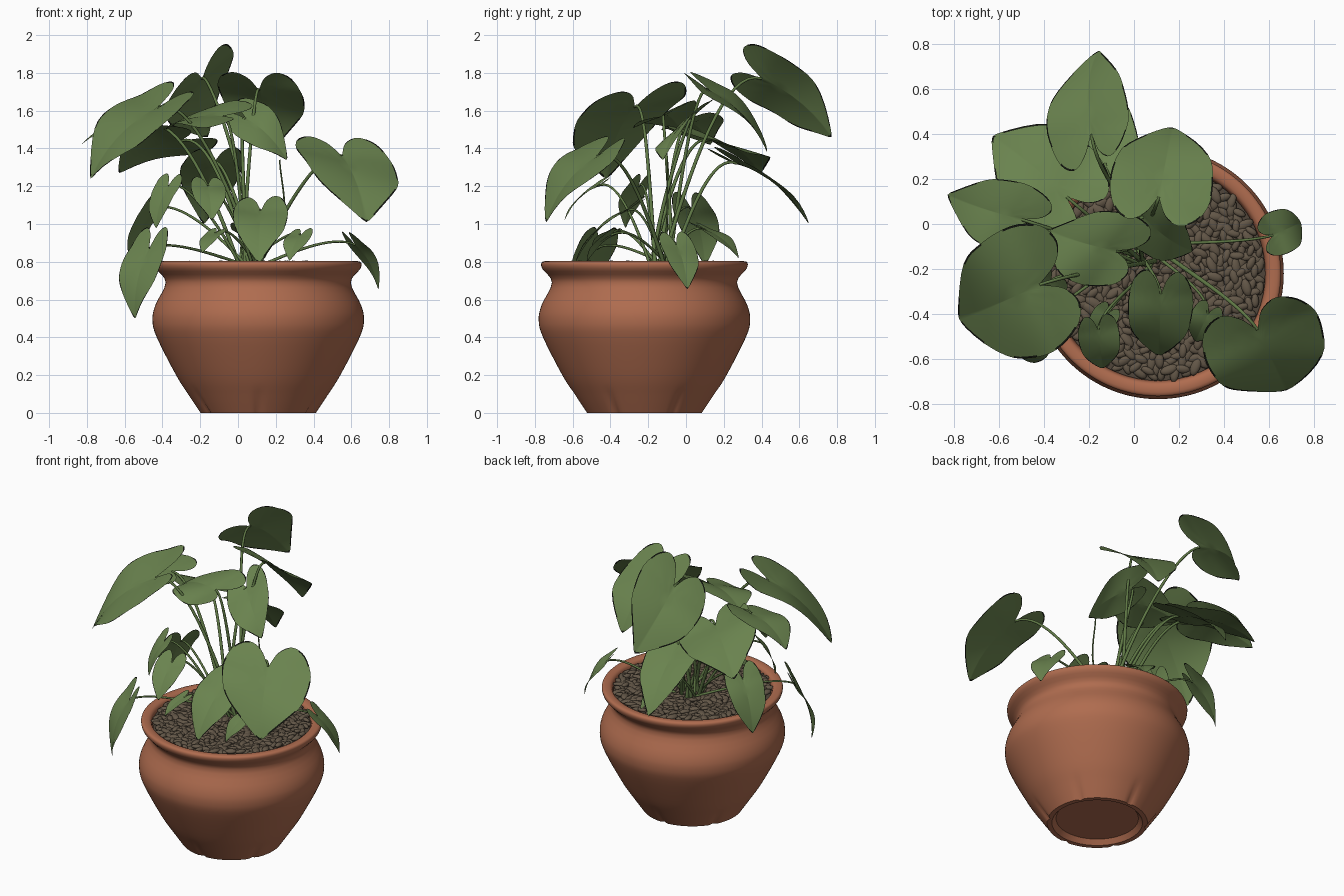
import bpy, bmesh, math, random
from mathutils import Vector, Matrix

if "Cube" in bpy.data.objects:
    bpy.data.objects.remove(bpy.data.objects["Cube"])

random.seed(4)
CX, CY = 0.107, -0.22          # pot axis


def material(name, rgb):
    m = bpy.data.materials.new(name)
    m.diffuse_color = (*rgb, 1)
    m.use_nodes = True
    m.node_tree.nodes["Principled BSDF"].inputs["Base Color"].default_value = m.diffuse_color
    return m


TERRACOTTA = material("terracotta", (0.43, 0.15, 0.078))
LEAF = material("leaf green", (0.143, 0.226, 0.077))
EDGE = material("dark leaf edge", (0.008, 0.01, 0.006))
STEM = material("stem green", (0.115, 0.19, 0.06))
STONE = material("brown stone", (0.125, 0.095, 0.064))
SOIL = material("dark soil", (0.08, 0.06, 0.042))


def finish(name, bm, mats):
    me = bpy.data.meshes.new(name)
    for f in bm.faces:
        f.smooth = True
    bm.to_mesh(me)
    bm.free()
    for m in mats:
        me.materials.append(m)
    ob = bpy.data.objects.new(name, me)
    bpy.context.collection.objects.link(ob)
    return ob


def catmull(pts, n):
    """Smooth curve through the points, n steps per span."""
    p = [Vector(q) for q in pts]
    p = [2 * p[0] - p[1]] + p + [2 * p[-1] - p[-2]]
    out = []
    for i in range(1, len(p) - 2):
        a, b, c, d = p[i - 1:i + 3]
        for k in range(n):
            t = k / n
            out.append(0.5 * (2 * b + (c - a) * t + (2 * a - 5 * b + 4 * c - d) * t * t
                              + (3 * b - a - 3 * c + d) * t ** 3))
    return out + [p[-2]]


# Pot: lathed profile with small drain notches pressed into the foot
foot = [Vector(p) for p in ((0.001, 0.03), (0.25, 0.03), (0.275, 0))]
body = catmull([(0.305, 0), (0.365, 0.09), (0.435, 0.2), (0.537, 0.4), (0.56, 0.49),
                (0.545, 0.57), (0.49, 0.69), (0.542, 0.765), (0.54, 0.8),
                (0.49, 0.795), (0.475, 0.74)], 4)
N = 120
bm = bmesh.new()
rings = []
for r, z in foot + body:
    ring = []
    for i in range(N):
        a = math.tau * i / N
        off = abs((math.degrees(a) + 120) % 60 - 30)      # degrees from a notch
        k = 1 - 0.05 * max(0, 1 - z / 0.14) * max(0, 1 - off / 5) * (r > 0.29)
        ring.append(bm.verts.new((CX + r * k * math.cos(a), CY + r * k * math.sin(a), z)))
    rings.append(ring)
for a, b in zip(rings, rings[1:]):
    for i in range(N):
        j = (i + 1) % N
        bm.faces.new((a[i], a[j], b[j], b[i]))
pot = finish("pot", bm, [TERRACOTTA])
bpy.context.view_layer.objects.active = pot
pot.select_set(True)
bpy.ops.object.shade_smooth_by_angle(angle=math.radians(50))

# Soil disc
bm = bmesh.new()
bmesh.ops.create_circle(bm, cap_ends=True, segments=64, radius=0.478,
                        matrix=Matrix.Translation((CX, CY, 0.772)))
finish("soil", bm, [SOIL])

# Stones: flattened pebbles spread in a sunflower pattern
bm = bmesh.new()
COUNT = 600
for i in range(COUNT):
    r = 0.462 * math.sqrt((i + 0.5) / COUNT)
    a = i * 2.39996
    s = random.uniform(0.85, 1.3)
    m = (Matrix.Translation((CX + r * math.cos(a), CY + r * math.sin(a), random.uniform(0.776, 0.793)))
         @ Matrix.Rotation(random.uniform(0, math.tau), 4, 'Z')
         @ Matrix.Rotation(random.uniform(-0.4, 0.4), 4, 'X')
         @ Matrix.Diagonal((0.034 * s, 0.018 * s, 0.013, 1)))
    bmesh.ops.create_icosphere(bm, subdivisions=2, radius=1, matrix=m)
finish("stones", bm, [STONE])

# Heart-shaped outline (across, along): notch at the stalk, tip at 1
half = catmull([(0, 0), (0.2, -0.22), (0.5, -0.32), (0.82, -0.22), (1, 0.04),
                (0.96, 0.32), (0.78, 0.57), (0.17, 0.93), (0, 1)], 4)
outline = half + [Vector((-p.x, p.y)) for p in reversed(half[1:-1])]
HUB = Vector((0, 0.22))


def leaf(name, B, D, W):
    """Heart leaf: stalk point B, vector to the tip D, half-width vector W."""
    n = D.cross(W).normalized()
    if n.z < 0:
        n = -n
    ph = random.uniform(0, 6)

    def place(p):
        u, v = p.x, p.y
        h = 0.38 * D.length * v * (1 - v) * (1 if v > 0 else 0.4)
        h += W.length * (0.12 * abs(u) - 0.07 * u * u + 0.07 * math.sin(5 * v + ph) * u)
        return B + D * v + W * u + n * h

    bm = bmesh.new()
    hub = bm.verts.new(place(HUB))
    prev = None
    for s in (0.2, 0.4, 0.6, 0.8, 0.97, 1):
        ring = [bm.verts.new(place(HUB.lerp(p, s))) for p in outline]
        for i in range(len(ring)):
            j = (i + 1) % len(ring)
            if prev is None:
                bm.faces.new((hub, ring[i], ring[j]))
            else:
                f = bm.faces.new((prev[i], ring[i], ring[j], prev[j]))
                # patchy dark rim
                f.material_index = int(s == 1 and math.sin(i * 0.9 + ph) > -0.1)
        prev = ring
    finish(name + "_leaf", bm, [LEAF, EDGE])


def tube(name, pts, radius):
    cu = bpy.data.curves.new(name, 'CURVE')
    cu.dimensions = '3D'
    cu.bevel_depth = radius
    cu.bevel_resolution = 2
    sp = cu.splines.new('POLY')
    sp.points.add(len(pts) - 1)
    for i, p in enumerate(pts):
        sp.points[i].co = (*p, 1)
        sp.points[i].radius = 1.25 - 0.5 * i / len(pts)
    cu.materials.append(STEM)
    bpy.context.collection.objects.link(bpy.data.objects.new(name, cu))


def stalk(name, B, D, i):
    """Rises steeply from the middle of the pot, then arches into the leaf."""
    a = i * 2.4
    P = Vector((0.06 + 0.05 * math.cos(a), -0.13 + 0.06 * math.sin(a), 0.77))
    flat = Vector((B.x - P.x, B.y - P.y, 0))
    c1 = P + flat * 0.3 + Vector((0, 0, (B.z - P.z) * 0.55))
    c2 = B - D.normalized() * 0.28 * flat.length - flat * 0.12
    c2.z = min(c2.z, B.z + 0.06)
    pts = []
    for k in range(17):
        s = k / 16
        t = 1 - s
        pts.append(P * t ** 3 + c1 * 3 * s * t * t + c2 * 3 * s * s * t + B * s ** 3)
    tube(name + "_stem", pts, 0.009 if B.z > 1.3 else 0.007)


# Upper leaves: stalk point, tip, half-width vector
UPPER = {
    "tall_back": ((-0.19, 0.4, 1.77), (-0.16, 0.77, 1.46), (0.17, 0.06, 0.14)),
    "upper_right": ((0.11, 0.12, 1.71), (0.17, 0.43, 1.38), (0.225, -0.04, -0.01)),
    "upper_left": ((-0.3, 0.12, 1.44), (-0.63, 0.39, 1.27), (0.14, 0.19, -0.06)),
    "hidden_back": ((-0.13, 0.27, 1.32), (-0.18, 0.65, 1), (0.16, 0.03, 0)),
    "far_left": ((-0.5, 0.02, 1.53), (-0.83, 0.13, 1.42), (0.05, 0.15, 0.04)),
    "big_left": ((-0.42, -0.27, 1.62), (-0.78, -0.42, 1.24), (0.11, -0.27, -0.06)),
    "centre_left": ((-0.08, -0.12, 1.57), (-0.38, -0.03, 1.5), (0.1, 0.16, 0.06)),
    "centre_right": ((0.04, 0.03, 1.56), (0.26, -0.12, 1.34), (0.07, 0.1, 0.08)),
    "big_right": ((0.55, -0.47, 1.36), (0.68, -0.74, 1.01), (0.25, 0.1, -0.02)),
}
# Low hanging leaves: stalk point, heading, downward pitch, length
LOWER = {
    "front": ((0.12, -0.31, 1.07), -92, 45, 0.39),
    "front_left": ((-0.16, -0.47, 1.2), -83, 46, 0.25),
    "low_left": ((-0.47, -0.47, 0.87), -135, 74, 0.385),
    "mid_left": ((-0.37, -0.25, 1.2), -132, 67, 0.24),
    "small_left": ((-0.12, -0.4, 0.95), -125, 40, 0.16),
    "small_right": ((0.33, -0.4, 0.94), -115, 45, 0.19),
    "low_back_left": ((-0.44, 0.03, 1.08), 150, 65, 0.33),
    "low_right": ((0.62, -0.05, 0.89), 25, 60, 0.27),
    "low_back": ((0.05, 0.1, 0.97), 63, 37, 0.25),
}
plan = [(k, Vector(b), Vector(t) - Vector(b), Vector(w)) for k, (b, t, w) in UPPER.items()]
for k, (b, heading, pitch, size) in LOWER.items():
    h, p = math.radians(heading), math.radians(pitch)
    D = Vector((math.cos(h) * math.cos(p), math.sin(h) * math.cos(p), -math.sin(p))) * size
    plan.append((k, Vector(b), D, Vector((-math.sin(h), math.cos(h), 0)) * size * 0.37))
for i, (name, B, D, W) in enumerate(plan):
    leaf(name, B, D, W)
    stalk(name, B, D, i)

# Bare young shoot
tube("young_shoot", catmull([(0.1, -0.12, 0.77), (0.24, -0.1, 1.02), (0.22, -0.1, 1.34)], 6), 0.005)
